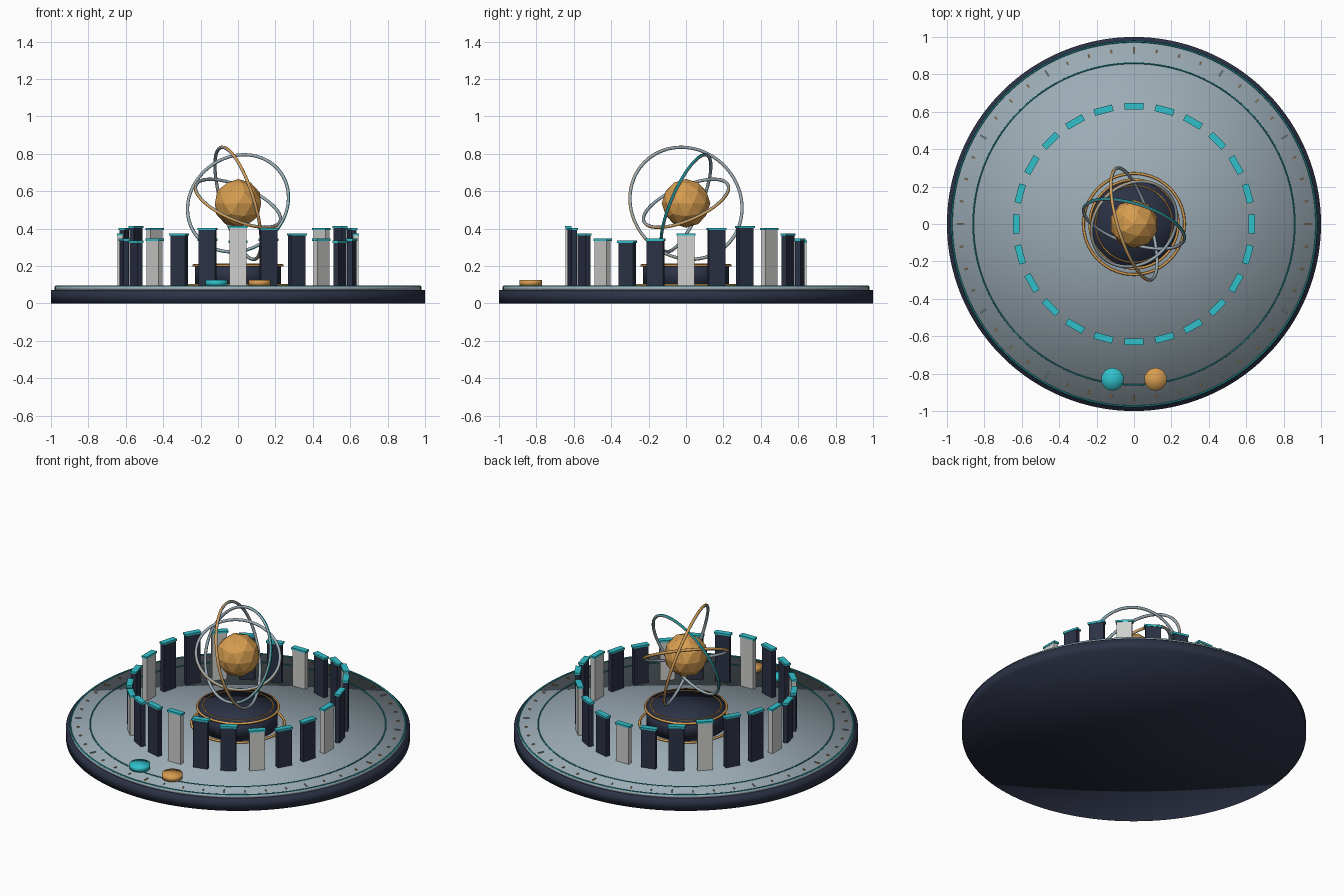
import bpy, bmesh
from math import sin, cos, pi, radians
from mathutils import Matrix, Vector

if "Cube" in bpy.data.objects:
    bpy.data.objects.remove(bpy.data.objects["Cube"])


def material(name, rgb):
    m = bpy.data.materials.new(name)
    m.use_nodes = True
    m.diffuse_color = (*rgb, 1)
    m.node_tree.nodes["Principled BSDF"].inputs["Base Color"].default_value = (*rgb, 1)
    return m


NAVY = material("navy", (0.025, 0.032, 0.06))
STEEL = material("blue_steel", (0.33, 0.41, 0.46))
STONE = material("pale_stone", (0.62, 0.63, 0.61))
COPPER = material("copper", (0.68, 0.34, 0.08))
CYAN = material("cyan", (0.03, 0.53, 0.6))
TEAL = material("deep_teal", (0.01, 0.24, 0.26))
DECK = 0.09


def finish(name, bm, mats, smooth=False, matrix=None):
    mesh = bpy.data.meshes.new(name)
    bmesh.ops.recalc_face_normals(bm, faces=bm.faces)
    for f in bm.faces:
        f.smooth = smooth
    bm.to_mesh(mesh)
    bm.free()
    for m in mats:
        mesh.materials.append(m)
    obj = bpy.data.objects.new(name, mesh)
    bpy.context.collection.objects.link(obj)
    if matrix:
        obj.matrix_world = matrix
    return obj


def disc(name, r, z0, z1, mat, x=0, y=0, segments=96):
    # Fan caps with soft shading over the whole disc
    bm = bmesh.new()
    bmesh.ops.create_cone(bm, cap_ends=True, cap_tris=True, segments=segments,
                          radius1=r, radius2=r, depth=z1 - z0,
                          matrix=Matrix.Translation((x, y, (z0 + z1) / 2)))
    return finish(name, bm, [mat], True)


def ring(name, r, minor, mats, centre, normal=(0, 0, 1), segments=96, sides=8):
    # Torus; the outward-facing band takes the second material if there is one
    bm = bmesh.new()
    loops = []
    for i in range(segments):
        a = 2 * pi * i / segments
        loop = []
        for j in range(sides):
            b = 2 * pi * j / sides
            d = r + minor * cos(b)
            loop.append(bm.verts.new((d * cos(a), d * sin(a), minor * sin(b))))
        loops.append(loop)
    for i in range(segments):
        p, q = loops[i], loops[(i + 1) % segments]
        for j in range(sides):
            k = (j + 1) % sides
            f = bm.faces.new((p[j], q[j], q[k], p[k]))
            if len(mats) > 1 and j in (0, sides - 1):
                f.material_index = 1
    turn = Vector((0, 0, 1)).rotation_difference(Vector(normal).normalized())
    return finish(name, bm, mats, True, Matrix.Translation(centre) @ turn.to_matrix().to_4x4())


def add_box(bm, angle, radius, z0, z1, depth, width, index=0):
    m = (Matrix.Rotation(angle, 4, "Z") @ Matrix.Translation((radius, 0, (z0 + z1) / 2))
         @ Matrix.Diagonal((depth, width, z1 - z0, 1)))
    verts = bmesh.ops.create_cube(bm, size=1, matrix=m)["verts"]
    for f in {f for v in verts for f in v.link_faces}:
        f.material_index = index


# Platform
disc("platform_base", 1.0, 0, 0.072, NAVY, segments=128)
disc("platform_deck", 0.98, 0.07, DECK, STEEL, segments=128)
ring("deck_rim_line", 0.975, 0.005, [TEAL], (0, 0, DECK), segments=128)
ring("deck_inner_line", 0.86, 0.004, [TEAL], (0, 0, DECK), segments=128)

# Dial ticks around the deck
bm = bmesh.new()
for i in range(48):
    major = i % 4 == 0
    add_box(bm, 2 * pi * i / 48, 0.93, DECK - 0.002, DECK + 0.004,
            0.035 if major else 0.016, 0.006, 1 if major and i % 12 else 0)
finish("dial_ticks", bm, [COPPER, STEEL])

# Circle of pillars whose heights follow a wave, each with a cap
for i in range(24):
    a = radians(15 * i - 90)
    top = 0.375 + 0.04 * sin(3 * a)
    bm = bmesh.new()
    add_box(bm, a, 0.63, DECK - 0.005, top - 0.012, 0.03, 0.09)
    finish(f"pillar_{i + 1}", bm, [NAVY if i % 3 else STONE])
    bm = bmesh.new()
    add_box(bm, a, 0.63, top - 0.012, top, 0.036, 0.102)
    finish(f"pillar_cap_{i + 1}", bm, [CYAN])

# Pedestal with copper trim
disc("pedestal", 0.23, DECK - 0.005, 0.21, NAVY)
ring("pedestal_foot_ring", 0.27, 0.007, [COPPER], (0, 0, DECK + 0.008))
ring("pedestal_top_ring", 0.237, 0.007, [COPPER], (0, 0, 0.203))
ring("pedestal_inner_ring", 0.205, 0.004, [COPPER], (0, 0, 0.21))

# Faceted core
CORE = (0, 0, 0.535)
bm = bmesh.new()
bmesh.ops.create_icosphere(bm, subdivisions=2, radius=0.13, matrix=Matrix.Translation(CORE))
finish("core", bm, [COPPER])

# Orbit rings
ring("orbit_ring_large", 0.312, 0.009, [STEEL, COPPER], CORE, (0.92, 0.28, 0.28))
ring("orbit_ring_middle", 0.281, 0.009, [STEEL, TEAL], CORE, (0.28, 0.88, -0.38))
ring("orbit_ring_small", 0.245, 0.009, [STEEL, COPPER], CORE, (0.37, -0.37, 0.85))

# Round buttons at the front
for name, x, mat in (("right_button", -0.115, CYAN), ("left_button", 0.115, COPPER)):
    disc(name, 0.06, DECK + 0.005, 0.125, mat, x, -0.83, 32)
